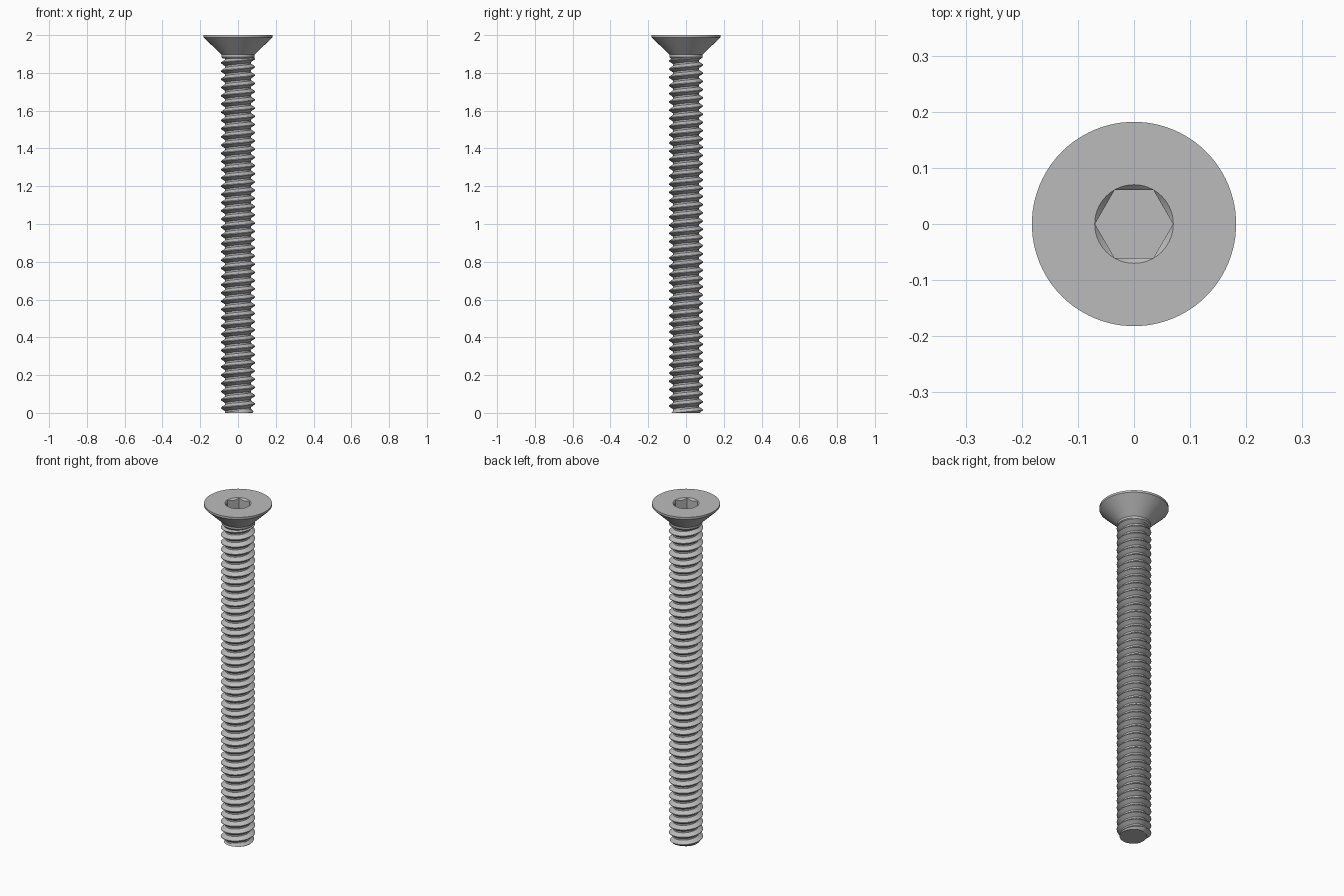
import bpy, bmesh, math

if "Cube" in bpy.data.objects:
    bpy.data.objects.remove(bpy.data.objects["Cube"], do_unlink=True)

PITCH, CREST, ROOT = 0.0435, 0.091, 0.068
NECK_Z, SEG = 1.885, 48

steel = bpy.data.materials.new("grey steel")
steel.use_nodes = True
colour = (0.5, 0.5, 0.5, 1)
steel.diffuse_color = colour
steel.node_tree.nodes["Principled BSDF"].inputs["Base Color"].default_value = colour


def finish(name, bm, angle=25):
    bmesh.ops.recalc_face_normals(bm, faces=bm.faces)
    mesh = bpy.data.meshes.new(name)
    bm.to_mesh(mesh)
    bm.free()
    obj = bpy.data.objects.new(name, mesh)
    bpy.context.collection.objects.link(obj)
    mesh.materials.append(steel)
    bpy.ops.object.select_all(action="DESELECT")
    obj.select_set(True)
    bpy.context.view_layer.objects.active = obj
    bpy.ops.object.shade_smooth_by_angle(angle=math.radians(angle))
    return obj


def lathe(bm, profile, seg):
    """Skin rings of (radius, z) and cap both ends."""
    rings = [[bm.verts.new((r * math.cos(math.tau * i / seg),
                            r * math.sin(math.tau * i / seg), z))
              for i in range(seg)] for r, z in profile]
    for a, b in zip(rings, rings[1:]):
        for i in range(seg):
            j = (i + 1) % seg
            bm.faces.new((a[i], a[j], b[j], b[i]))
    bm.faces.new(rings[0])
    bm.faces.new(rings[-1])


# Threaded shank: a tooth profile swept along a right-handed helix
bm = bmesh.new()
tooth = [(ROOT, 0), (ROOT, 0.2), (CREST, 0.56), (CREST, 0.64)]
turns = int(NECK_Z / PITCH) + 3
rows = []
for i in range(turns * SEG):
    a = math.tau * i / SEG
    rows.append([bm.verts.new((r * math.cos(a), r * math.sin(a),
                               (i / SEG + f - 1.5) * PITCH)) for r, f in tooth])
for i in range(len(rows) - SEG - 1):
    a = rows[i] + [rows[i + SEG][0]]
    b = rows[i + 1] + [rows[i + 1 + SEG][0]]
    for k in range(len(tooth)):
        bm.faces.new((a[k], b[k], b[k + 1], a[k + 1]))
# Trim both ends square and close them
for z, up in ((0, -1), (NECK_Z, 1)):
    bmesh.ops.bisect_plane(bm, geom=bm.verts[:] + bm.edges[:] + bm.faces[:],
                           plane_co=(0, 0, z), plane_no=(0, 0, up), clear_outer=True)
bmesh.ops.holes_fill(bm, edges=[e for e in bm.edges if e.is_boundary])
# Slight lead-in taper at the tip
for v in bm.verts:
    r = math.hypot(v.co.x, v.co.y)
    limit = 0.076 + v.co.z
    if r > limit:
        v.co.x *= limit / r
        v.co.y *= limit / r
finish("threaded_shank", bm)

# Countersunk head with short neck
bm = bmesh.new()
lathe(bm, [(0.08, 1.875), (0.088, 1.885), (0.088, 1.897), (0.182, 1.988), (0.182, 2)], 96)
head = finish("countersunk_head", bm)

# Hex socket with a round chamfered mouth
def cut(name, profile, seg):
    bm = bmesh.new()
    lathe(bm, profile, seg)
    cutter = finish(name, bm)
    cutter.hide_render = True
    mod = head.modifiers.new(name, "BOOLEAN")
    mod.object, mod.operation, mod.solver = cutter, "DIFFERENCE", "EXACT"
    bpy.ops.object.select_all(action="DESELECT")
    head.select_set(True)
    bpy.context.view_layer.objects.active = head
    bpy.ops.object.modifier_apply(modifier=name)
    bpy.data.objects.remove(cutter, do_unlink=True)


cut("hex_cutter", [(0.0695, 1.925), (0.0695, 2.1)], 6)
cut("mouth_cutter", [(0.05, 1.98), (0.09, 2.02)], 96)
bpy.ops.object.shade_smooth_by_angle(angle=math.radians(25))
